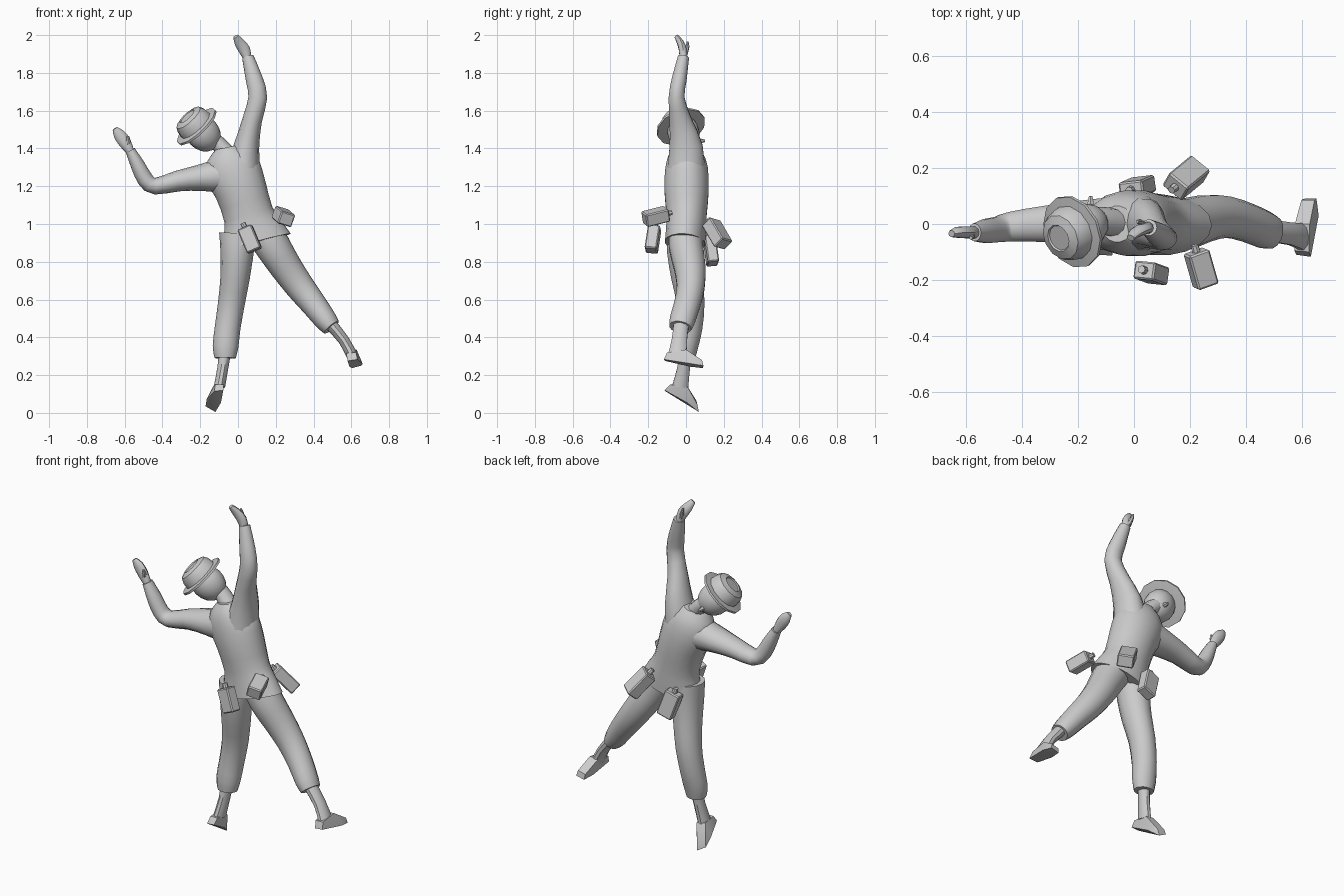
import bpy, bmesh, math
from mathutils import Vector, Matrix

grey = bpy.data.materials.new("plain grey")
grey.diffuse_color = (0.6, 0.6, 0.6, 1)


def finish(name, bm, angle=40):
    bmesh.ops.recalc_face_normals(bm, faces=bm.faces)
    me = bpy.data.meshes.new(name)
    bm.to_mesh(me)
    bm.free()
    me.materials.append(grey)
    ob = bpy.data.objects.new(name, me)
    bpy.context.collection.objects.link(ob)
    bpy.ops.object.select_all(action='DESELECT')
    ob.select_set(True)
    bpy.context.view_layer.objects.active = ob
    if angle:
        bpy.ops.object.shade_smooth_by_angle(angle=math.radians(angle))
    return ob


def loft(name, path, sides=14, smooth=True):
    """Tube through rows of (x, y, z, side radius, depth radius)."""
    pts = [Vector(p[:3]) for p in path]
    rad = [p[3:] for p in path]
    if smooth:  # add in-between rings on a spline
        P, R = [], []
        for i in range(len(pts) - 1):
            q = [pts[max(i - 1, 0)], pts[i], pts[i + 1], pts[min(i + 2, len(pts) - 1)]]
            s = [Vector(rad[max(0, min(j, len(pts) - 1))]) for j in (i - 1, i, i + 1, i + 2)]
            for t in (0, 0.5):
                for src, out in ((q, P), (s, R)):
                    a, b, c, d = src
                    out.append(0.5 * (2 * b + (c - a) * t + (2 * a - 5 * b + 4 * c - d) * t * t
                                      + (3 * b - a - 3 * c + d) * t ** 3))
        pts, rad = P + [pts[-1]], R + [rad[-1]]
    bm = bmesh.new()
    rings = []
    for i, p in enumerate(pts):
        t = (pts[min(i + 1, len(pts) - 1)] - pts[max(i - 1, 0)]).normalized()
        v = (Vector((0, 1, 0)) - t * t.y).normalized()
        u = v.cross(t)
        rings.append([bm.verts.new(p + u * rad[i][0] * math.cos(a) + v * rad[i][1] * math.sin(a))
                      for a in (2 * math.pi * k / sides for k in range(sides))])
    for a, b in zip(rings, rings[1:]):
        for k in range(sides):
            bm.faces.new((a[k], a[(k + 1) % sides], b[(k + 1) % sides], b[k]))
    bm.faces.new(rings[0])
    bm.faces.new(rings[-1])
    return finish(name, bm)


def hull(name, pts):
    bm = bmesh.new()
    for p in pts:
        bm.verts.new(p)
    bmesh.ops.convex_hull(bm, input=bm.verts)
    return finish(name, bm, 35)


# shirt body and sleeves
loft("shirt_body", [(.097, -.005, .9, .188, .108), (.078, 0, .97, .162, .107), (.055, .003, 1.05, .133, .108),
                    (.015, .003, 1.18, .138, .119), (-.03, .003, 1.29, .15, .114),
                    (-.05, 0, 1.36, .115, .095), (-.06, 0, 1.405, .06, .065)], 18)
loft("raised_sleeve", [(.02, 0, 1.25, .1, .105), (.045, 0, 1.41, .068, .09), (.075, -.03, 1.55, .052, .06),
                       (.105, -.05, 1.67, .05, .043), (.085, -.035, 1.77, .045, .04), (.052, -.013, 1.885, .031, .03)])
loft("side_sleeve", [(-.06, 0, 1.26, .1, .1), (-.2, 0, 1.245, .07, .085), (-.32, 0, 1.227, .055, .066),
                     (-.44, -.01, 1.2, .044, .055), (-.49, -.02, 1.235, .043, .046),
                     (-.53, -.025, 1.31, .038, .044), (-.57, -.03, 1.39, .026, .032)])

# trousers
loft("straight_leg", [(-.0, -.01, .95, .1, .09), (-.005, -.01, .85, .088, .092), (-.015, .005, .72, .078, .085),
                      (-.035, .025, .58, .071, .075), (-.055, .02, .45, .068, .068),
                      (-.066, .005, .35, .068, .06), (-.068, 0, .29, .056, .05)])
loft("kicked_leg", [(.13, 0, .97, .1, .09), (.185, 0, .88, .094, .092), (.255, .02, .77, .085, .085),
                    (.33, .025, .665, .077, .075), (.405, .005, .57, .068, .07),
                    (.465, -.02, .49, .06, .068), (.495, -.03, .453, .05, .06)])

# ankles and shoes
loft("straight_ankle", [(-.068, 0, .33, .033, .038), (-.08, -.012, .24, .029, .035), (-.098, -.03, .14, .03, .045)], 10)
loft("kicked_ankle", [(.49, -.025, .47, .033, .042), (.56, -.035, .385, .029, .042), (.603, -.045, .305, .03, .052)], 10)
hull("straight_shoe", [(-.125, -.11, .115), (-.078, -.113, .12), (-.165, 0, .075), (-.09, .005, .055),
                       (-.172, .06, .035), (-.12, .068, .005), (-.165, .055, .065), (-.115, .06, .045),
                       (-.13, .005, .145), (-.075, .01, .135), (-.12, -.085, .15), (-.075, -.085, .15)])
hull("kicked_shoe", [(.58, -.11, .275), (.632, -.117, .283), (.59, .02, .245), (.66, .03, .26),
                     (.603, .09, .237), (.652, .092, .25), (.598, .085, .268), (.645, .085, .28),
                     (.575, .0, .33), (.628, .0, .335), (.573, -.095, .315), (.625, -.1, .32)])

# hands with thumbs
loft("raised_hand", [(.052, -.013, 1.87, .02, .022), (.035, -.017, 1.92, .031, .021),
                     (.008, -.03, 1.96, .027, .018), (-.012, -.05, 1.993, .015, .012)], 10)
loft("raised_thumb", [(.035, -.005, 1.9, .015, .014), (.02, .008, 1.94, .011, .01), (.012, .008, 1.965, .005, .005)], 8)
loft("side_hand", [(-.568, -.03, 1.38, .02, .022), (-.598, -.03, 1.43, .033, .022),
                   (-.63, -.03, 1.475, .031, .02), (-.652, -.035, 1.505, .014, .012)], 10)
loft("side_thumb", [(-.59, -.035, 1.41, .014, .014), (-.58, -.045, 1.44, .012, .011), (-.583, -.05, 1.465, .006, .006)], 8)

# head, nose and neck
loft("neck", [(-.04, 0, 1.35, .05, .052), (-.1, .01, 1.42, .042, .05), (-.15, .01, 1.46, .045, .05)], 12)
axis = Vector((-.65, -.3, .7)).normalized()
hat_at = Vector((-.22, -.028, 1.517))
tilt = axis.to_track_quat('Z', 'Y').to_matrix().to_4x4()
bm = bmesh.new()
bmesh.ops.create_uvsphere(bm, u_segments=16, v_segments=10, radius=1,
                          matrix=Matrix.Translation(hat_at - axis * .05) @ tilt @ Matrix.Diagonal((.083, .09, .108, 1)))
finish("head", bm)
bm = bmesh.new()
bmesh.ops.create_cone(bm, segments=6, radius1=.014, radius2=.007, depth=.03, cap_ends=True,
                      matrix=Matrix.Translation((-.155, .085, 1.44)) @ Matrix.Rotation(-math.pi / 2, 4, 'X'))
finish("nose", bm)

# hat: turned profile of (radius, height)
profile = [(.085, -.012), (.134, -.008), (.134, .004), (.1, .008), (.096, .04), (.083, .066), (.05, .078), (.046, .072)]
bm = bmesh.new()
rings = [[bm.verts.new(hat_at + tilt @ Vector((r * math.cos(a), r * math.sin(a), h)))
          for a in (2 * math.pi * k / 12 for k in range(12))] for r, h in profile]
for a, b in zip(rings, rings[1:]):
    for k in range(12):
        bm.faces.new((a[k], a[(k + 1) % 12], b[(k + 1) % 12], b[k]))
bm.faces.new(rings[0])
bm.faces.new(rings[-1])
finish("hat", bm, 35)


# hip pouches hanging along a direction, with a small stud on top
def pouch(name, centre, down, face, w, d, h):
    z = -Vector(down).normalized()
    y = Vector(face)
    y = (y - z * y.dot(z)).normalized()
    x = y.cross(z)
    m = Matrix((x, y, z)).transposed().to_4x4()
    m.translation = centre
    bm = bmesh.new()
    bmesh.ops.create_cube(bm, size=1, matrix=m @ Matrix.Diagonal((w, d, h, 1)))
    bmesh.ops.bevel(bm, geom=bm.edges[:], offset=.006, segments=1, affect='EDGES')
    bmesh.ops.create_cone(bm, segments=8, radius1=.016, radius2=.014, depth=.03, cap_ends=True,
                          matrix=m @ Matrix.Translation((0, 0, h / 2 + .01)))
    finish(name, bm, 0)


pouch("front_pouch", (.062, -.175, .92), (.055, -.02, -.13), (-.1, -1, 0), .08, .065, .135)
pouch("side_pouch", (.24, -.16, 1.04), (.04, -.14, -.035), (.3, 0, 1), .08, .07, .13)
pouch("back_side_pouch", (.187, .165, .95), (.09, .074, -.127), (.35, .6, .6), .09, .07, .155)
pouch("back_pouch", (.012, .132, .86), (.045, .02, -.14), (-.15, 1, .1), .09, .06, .15)
